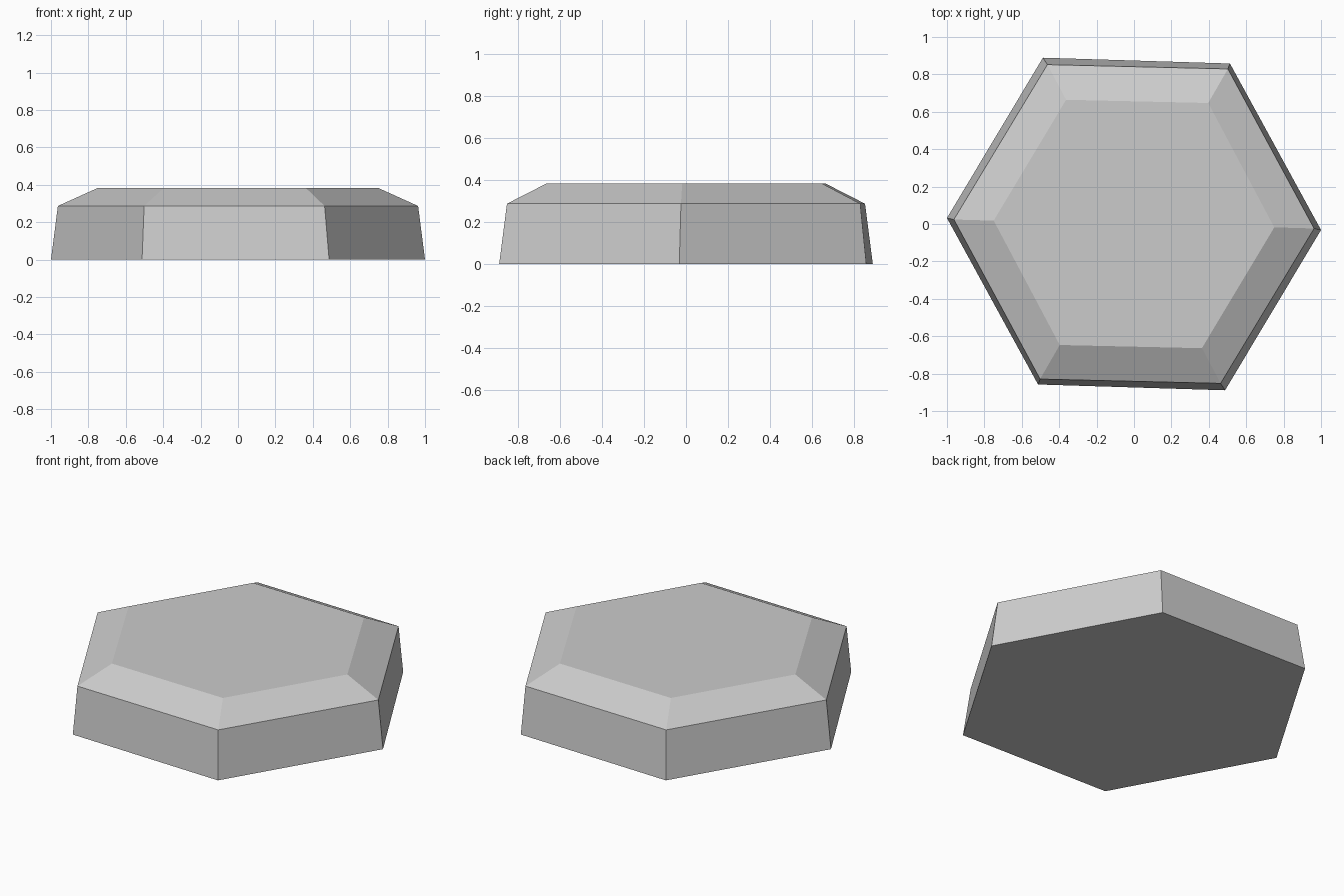
import bpy, bmesh

if "Cube" in bpy.data.objects:
    bpy.data.objects.remove(bpy.data.objects["Cube"])

# Half of each hexagonal ring: the other half is its 180 degree rotation
RINGS = [
    (0.0,   [(0.513, 0.858), (-0.487, 0.889), (-1.0, 0.032)]),
    (0.287, [(0.502, 0.829), (-0.463, 0.852), (-0.963, 0.024)]),
    (0.383, [(0.397, 0.647), (-0.363, 0.664), (-0.75, 0.018)]),
]

grey = bpy.data.materials.new("light_grey")
grey.diffuse_color = (0.6, 0.6, 0.6, 1)
grey.use_nodes = True
grey.node_tree.nodes["Principled BSDF"].inputs["Base Color"].default_value = grey.diffuse_color

# Tapered hexagonal slab with a chamfered top
bm = bmesh.new()
rings = []
for z, half in RINGS:
    points = half + [(-x, -y) for x, y in half]
    rings.append([bm.verts.new((x, y, z)) for x, y in points])

for low, high in zip(rings, rings[1:]):
    for i in range(6):
        j = (i + 1) % 6
        bm.faces.new((low[i], low[j], high[j], high[i]))
bm.faces.new(rings[0][::-1])
bm.faces.new(rings[-1])
bmesh.ops.recalc_face_normals(bm, faces=bm.faces)

mesh = bpy.data.meshes.new("hexagonal_slab")
bm.to_mesh(mesh)
bm.free()
mesh.materials.append(grey)
slab = bpy.data.objects.new("hexagonal_slab", mesh)
bpy.context.collection.objects.link(slab)
